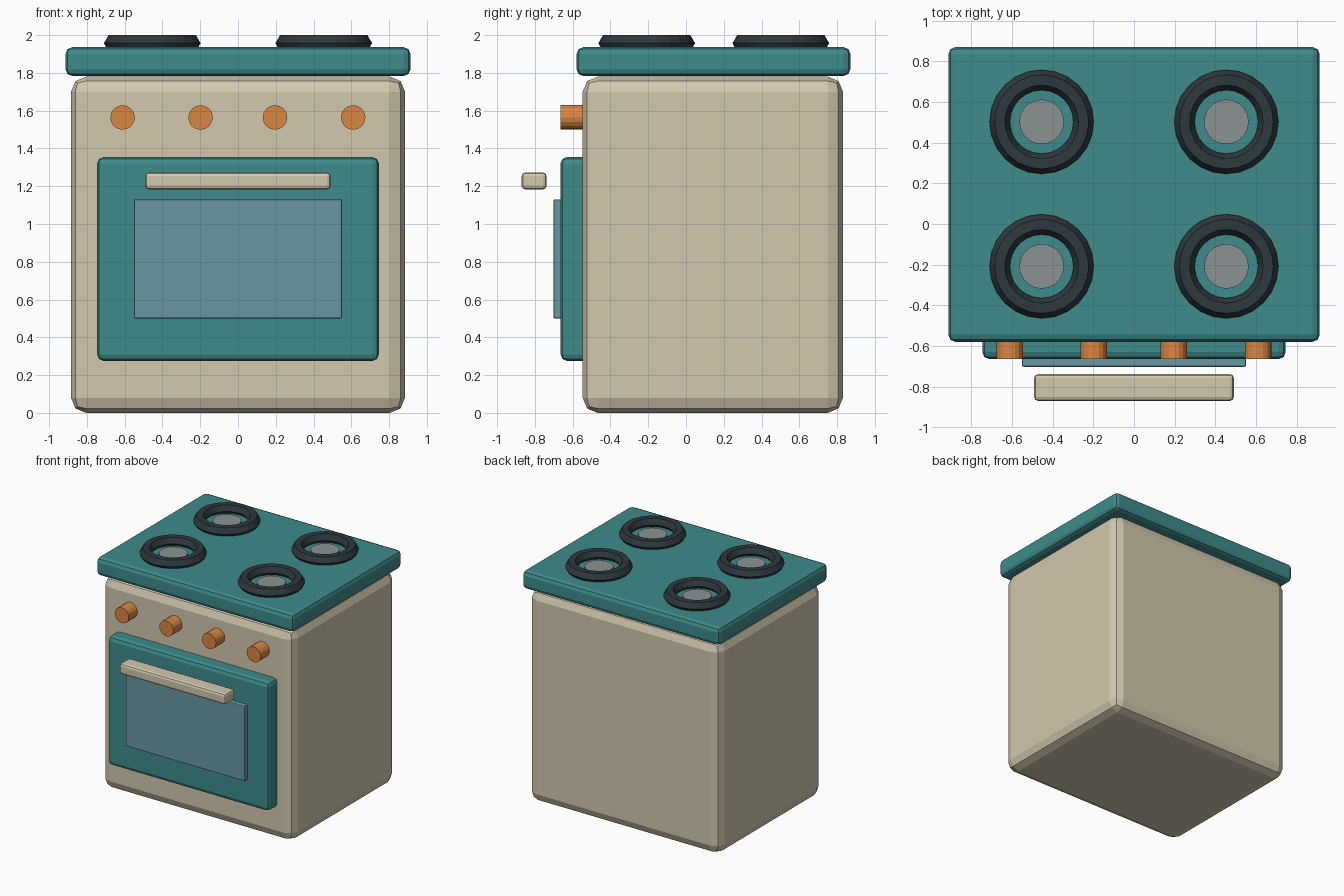
import bpy, math

if "Cube" in bpy.data.objects:
    bpy.data.objects.remove(bpy.data.objects["Cube"])


def material(name, r, g, b):
    m = bpy.data.materials.new(name)
    m.diffuse_color = (r, g, b, 1)
    m.use_nodes = True
    m.node_tree.nodes["Principled BSDF"].inputs["Base Color"].default_value = m.diffuse_color
    return m


CREAM = material("cream", 0.65, 0.58, 0.43)
TEAL = material("teal", 0.05, 0.26, 0.26)
GLASS = material("glass", 0.14, 0.31, 0.36)
ORANGE = material("orange", 0.70, 0.24, 0.055)
IRON = material("iron", 0.027, 0.04, 0.047)
STEEL = material("steel", 0.26, 0.29, 0.29)


def finish(name, mat):
    ob = bpy.context.object
    ob.name = name
    ob.data.materials.append(mat)
    return ob


def box(name, half_x, y, z, mat, bevel, segments=2):
    """Bevelled box centred on x, spanning the given y and z ranges."""
    bpy.ops.mesh.primitive_cube_add(size=1, location=(0, sum(y) / 2, sum(z) / 2))
    ob = finish(name, mat)
    ob.scale = (2 * half_x, y[1] - y[0], z[1] - z[0])
    bpy.ops.object.transform_apply(location=False, rotation=False, scale=True)
    mod = ob.modifiers.new("bevel", "BEVEL")
    mod.width = bevel
    mod.segments = segments
    return ob


# Cabinet and worktop
box("body", 0.884, (-0.547, 0.831), (0, 1.78), CREAM, 0.08)
box("worktop", 0.913, (-0.579, 0.87), (1.784, 1.936), TEAL, 0.035)

# Oven door
box("oven_door", 0.746, (-0.664, -0.48), (0.275, 1.355), TEAL, 0.035)
box("door_window", 0.551, (-0.702, -0.63), (0.50, 1.13), GLASS, 0.008)
box("door_handle", 0.491, (-0.87, -0.738), (1.183, 1.273), CREAM, 0.02)

# Control knobs
for i, x in enumerate((-0.611, -0.198, 0.196, 0.61)):
    bpy.ops.mesh.primitive_cylinder_add(vertices=16, radius=0.065, depth=0.13,
                                        location=(x, -0.599, 1.564),
                                        rotation=(math.pi / 2, 0, 0))
    finish(f"knob_{i + 1}", ORANGE)

# Burners: a six-sided iron ring around a steel cap
for row, y in (("front", -0.208), ("back", 0.502)):
    for side, x in (("left", -0.454), ("right", 0.454)):
        bpy.ops.mesh.primitive_torus_add(major_segments=24, minor_segments=6,
                                         major_radius=0.206, minor_radius=0.05,
                                         location=(x, y, 1.957))
        finish(f"burner_ring_{row}_{side}", IRON)
        bpy.ops.mesh.primitive_cylinder_add(vertices=20, radius=0.11, depth=0.04,
                                            location=(x, y, 1.935))
        finish(f"burner_cap_{row}_{side}", STEEL)
